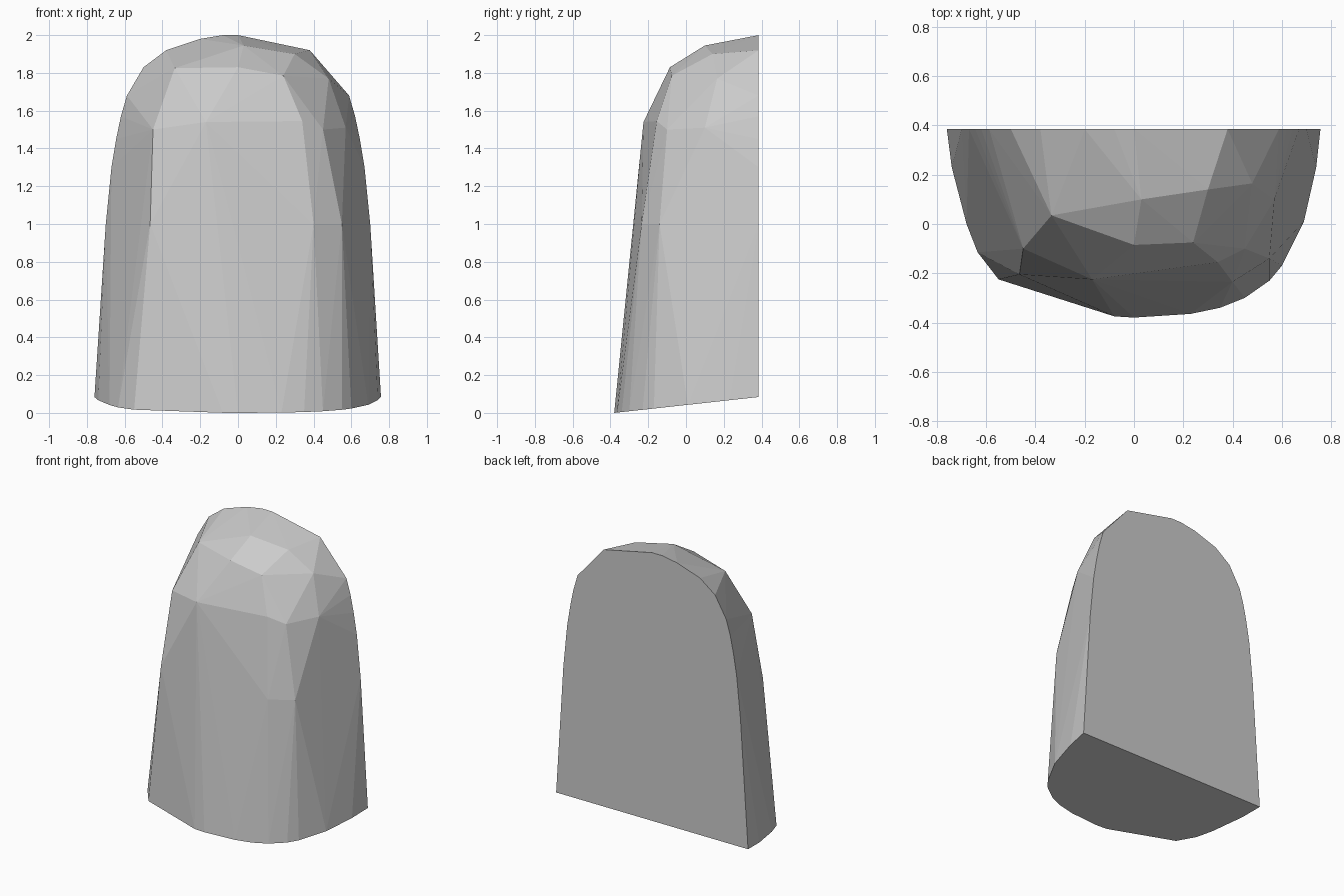
import bpy
import bmesh

# Remove the default cube only
default_cube = bpy.data.objects.get("Cube")
if default_cube:
    bpy.data.objects.remove(default_cube, do_unlink=True)


def make_material(name, colour):
    """One flat colour, shown both in the viewport and in a render."""
    material = bpy.data.materials.new(name)
    material.use_nodes = True
    rgba = (*colour, 1)
    material.diffuse_color = rgba
    shader = material.node_tree.nodes["Principled BSDF"]
    shader.inputs["Base Color"].default_value = rgba
    shader.inputs["Roughness"].default_value = 1
    return material


def make_hull(name, points, material):
    """Faceted solid wrapped around a set of corner points."""
    mesh = bpy.data.meshes.new(name)
    bm = bmesh.new()
    for point in points:
        bm.verts.new(point)
    result = bmesh.ops.convex_hull(bm, input=bm.verts[:])
    loose = [v for v in bm.verts if not v.link_faces]
    bmesh.ops.delete(bm, geom=loose, context="VERTS")
    # Merge the flat back and base into single faces
    bmesh.ops.dissolve_limit(bm, angle_limit=0.01, verts=bm.verts[:], edges=bm.edges[:])
    bmesh.ops.recalc_face_normals(bm, faces=bm.faces[:])
    bm.to_mesh(mesh)
    bm.free()
    mesh.materials.append(material)
    body = bpy.data.objects.new(name, mesh)
    bpy.context.collection.objects.link(body)
    return body


BACK = 0.385
FRONT = -0.38

# Flat back: arched outline as (x, z)
flank = [(0.7, 1), (0.67, 1.3), (0.645, 1.45), (0.62, 1.57), (0.588, 1.68)]
crest = [(-0.5, 1.83), (-0.38, 1.92), (-0.2, 1.98), (-0.08, 2), (0, 2), (0.38, 1.92)]
arch = [(side * x, z) for side in (-1, 1) for x, z in flank] + crest
back_points = [(x, BACK, z) for x, z in arch]

# Base: rounded front outline as (x, y), rising gently toward the back
base = [(-0.76, BACK), (-0.74, 0.23), (-0.68, 0), (-0.635, -0.115), (-0.55, -0.225),
        (-0.08, -0.375), (0, FRONT), (0.23, -0.365), (0.35, -0.34), (0.45, -0.3),
        (0.55, -0.23), (0.6, -0.17), (0.69, 0.01), (0.74, 0.23), (0.757, BACK)]
base_points = [(x, y, (y - FRONT) * 0.11) for x, y in base]

# Crown and shoulder corners that break the front into facets
crown_points = [(-0.335, 0.035, 1.825), (0, -0.085, 1.83), (0.24, -0.075, 1.785),
                (0.03, 0.1, 1.945), (0.3, 0.14, 1.9), (0.48, 0.165, 1.77)]
shoulder_points = [(-0.45, -0.1, 1.5), (-0.17, -0.225, 1.54), (0.34, -0.155, 1.545),
                   (0.45, -0.1, 1.5), (0.57, 0.1, 1.51)]
waist_points = [(-0.465, -0.205, 1), (0.4, -0.235, 1), (0.55, -0.14, 1)]

grey = make_material("plain grey", (0.6, 0.6, 0.6))
make_hull("half_dome_body",
          back_points + base_points + crown_points + shoulder_points + waist_points,
          grey)
